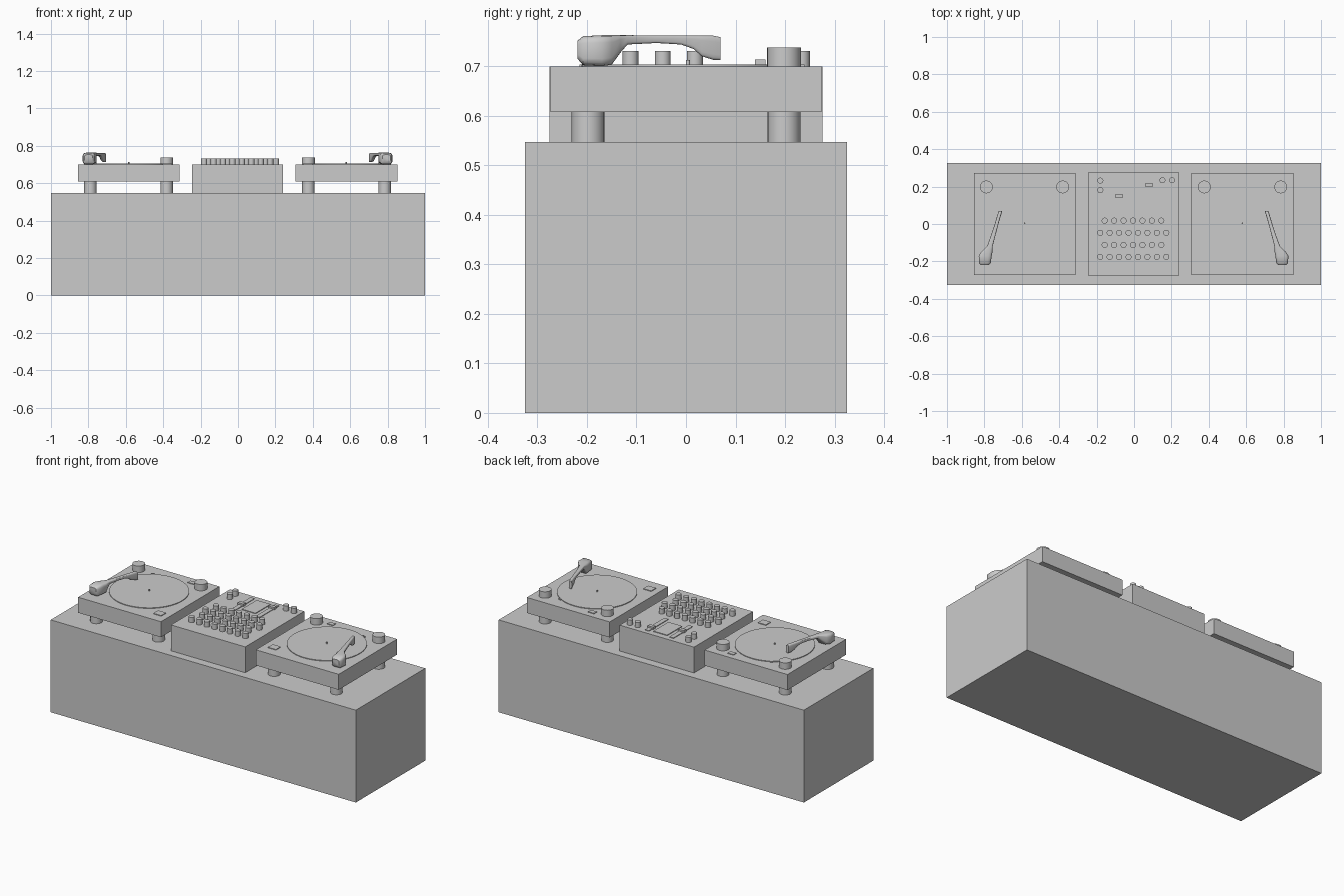
import bpy, bmesh, math
from mathutils import Matrix

if "Cube" in bpy.data.objects:
    bpy.data.objects.remove(bpy.data.objects["Cube"])

DX = -0.0025      # the gear sits a hair left of the cabinet centre
DECK = 0.70       # top surface of decks and mixer
TABLE = 0.547     # top surface of the cabinet


def finish(name, bm, smooth=False):
    bmesh.ops.recalc_face_normals(bm, faces=bm.faces)
    me = bpy.data.meshes.new(name)
    bm.to_mesh(me)
    bm.free()
    ob = bpy.data.objects.new(name, me)
    bpy.context.collection.objects.link(ob)
    if smooth:
        bpy.ops.object.select_all(action='DESELECT')
        ob.select_set(True)
        bpy.context.view_layer.objects.active = ob
        bpy.ops.object.shade_smooth_by_angle(angle=math.radians(40))
    return ob


def box(name, x, y, w, d, z0, z1, rot=0.0):
    bm = bmesh.new()
    bmesh.ops.create_cube(bm, size=1, matrix=Matrix.Translation((x, y, (z0 + z1) / 2))
                          @ Matrix.Rotation(rot, 4, 'Z')
                          @ Matrix.Diagonal((w, d, z1 - z0, 1)))
    return finish(name, bm)


def cyl(name, x, y, r, z0, z1, seg=32):
    bm = bmesh.new()
    bmesh.ops.create_cone(bm, cap_ends=True, segments=seg, radius1=r, radius2=r,
                          depth=z1 - z0, matrix=Matrix.Translation((x, y, (z0 + z1) / 2)))
    return finish(name, bm, True)


# Tonearm sections: y, x, half width, bottom z, top z
ARM = [(-0.219, 0.796, 0.022, 0.715, 0.752),
       (-0.208, 0.795, 0.032, 0.702, 0.761),
       (-0.170, 0.793, 0.035, 0.700, 0.763),
       (-0.150, 0.785, 0.031, 0.703, 0.763),
       (-0.132, 0.775, 0.021, 0.728, 0.763),
       (-0.118, 0.768, 0.015, 0.744, 0.763),
       (-0.060, 0.750, 0.012, 0.747, 0.762),
       (-0.010, 0.735, 0.010, 0.744, 0.762),
       (0.015, 0.728, 0.010, 0.735, 0.762),
       (0.032, 0.723, 0.010, 0.720, 0.762),
       (0.055, 0.716, 0.010, 0.713, 0.762),
       (0.070, 0.711, 0.009, 0.712, 0.759)]


def tonearm(name, s):
    bm = bmesh.new()
    rings = []
    for y, x, hw, zb, zt in ARM:
        cz, hh, ring = (zb + zt) / 2, (zt - zb) / 2, []
        for i in range(16):
            # superellipse cross-section
            a = math.tau * (i + 0.5) / 16
            c, n = math.cos(a), math.sin(a)
            u = math.copysign(abs(c) ** 0.5, c)
            v = math.copysign(abs(n) ** 0.4, n)
            ring.append(bm.verts.new((s * (x + u * hw) + DX, y, cz + v * hh)))
        rings.append(ring)
    for r0, r1 in zip(rings, rings[1:]):
        for i in range(16):
            j = (i + 1) % 16
            bm.faces.new((r0[i], r0[j], r1[j], r1[i]))
    bm.faces.new(rings[0])
    bm.faces.new(rings[-1])
    return finish(name, bm, True)


# Cabinet
box("cabinet", 0, 0, 2, 0.65, 0, TABLE)

# Two mirrored turntables
for side, s in (("left", -1), ("right", 1)):
    def X(x):
        return s * x + DX
    box(side + "_deck_body", X(0.5825), 0, 0.543, 0.547, 0.608, DECK)
    for fx in (0.787, 0.379):
        for fy in (-0.198, 0.198):
            cyl(side + "_deck_foot", X(fx), fy, 0.033, TABLE, 0.608)
        cyl(side + "_deck_knob", X(fx), 0.198, 0.034, DECK, 0.738)
    cyl(side + "_platter", X(0.5825), 0.004, 0.215, DECK, 0.704, 64)
    cyl(side + "_spindle", X(0.5825), 0.004, 0.004, DECK, 0.713, 12)
    box(side + "_start_button", X(0.376), -0.193, 0.052, 0.045, DECK, 0.704)
    box(side + "_speed_button", X(0.457), 0.226, 0.038, 0.026, DECK, 0.704)
    box(side + "_strobe_marker", X(0.692), 0.195, 0.018, 0.006, DECK, 0.706, s * -0.3)
    tonearm(side + "_tonearm", s)

# Mixer
box("mixer_body", DX, 0, 0.487, 0.552, TABLE, DECK)
for y, count in ((0.018, 7), (-0.047, 8), (-0.112, 7), (-0.176, 8)):
    x0 = -0.157 if count == 7 else -0.181
    for i in range(count):
        cyl("mixer_knob", x0 + 0.0505 * i, y, 0.016, DECK, 0.731, 24)
for x, y in ((-0.18, 0.232), (-0.18, 0.181), (0.152, 0.234), (0.203, 0.234)):
    cyl("mixer_corner_knob", x, y, 0.016, DECK, 0.731, 24)

# Faders and centre panel
box("mixer_centre_panel", 0, 0.17, 0.09, 0.14, DECK, 0.704)
for x, y in ((-0.08, 0.15), (0.08, 0.208)):
    box("fader_track", x, 0.16, 0.026, 0.18, DECK, 0.704)
    box("fader_cap", x, y, 0.038, 0.022, DECK, 0.714)
